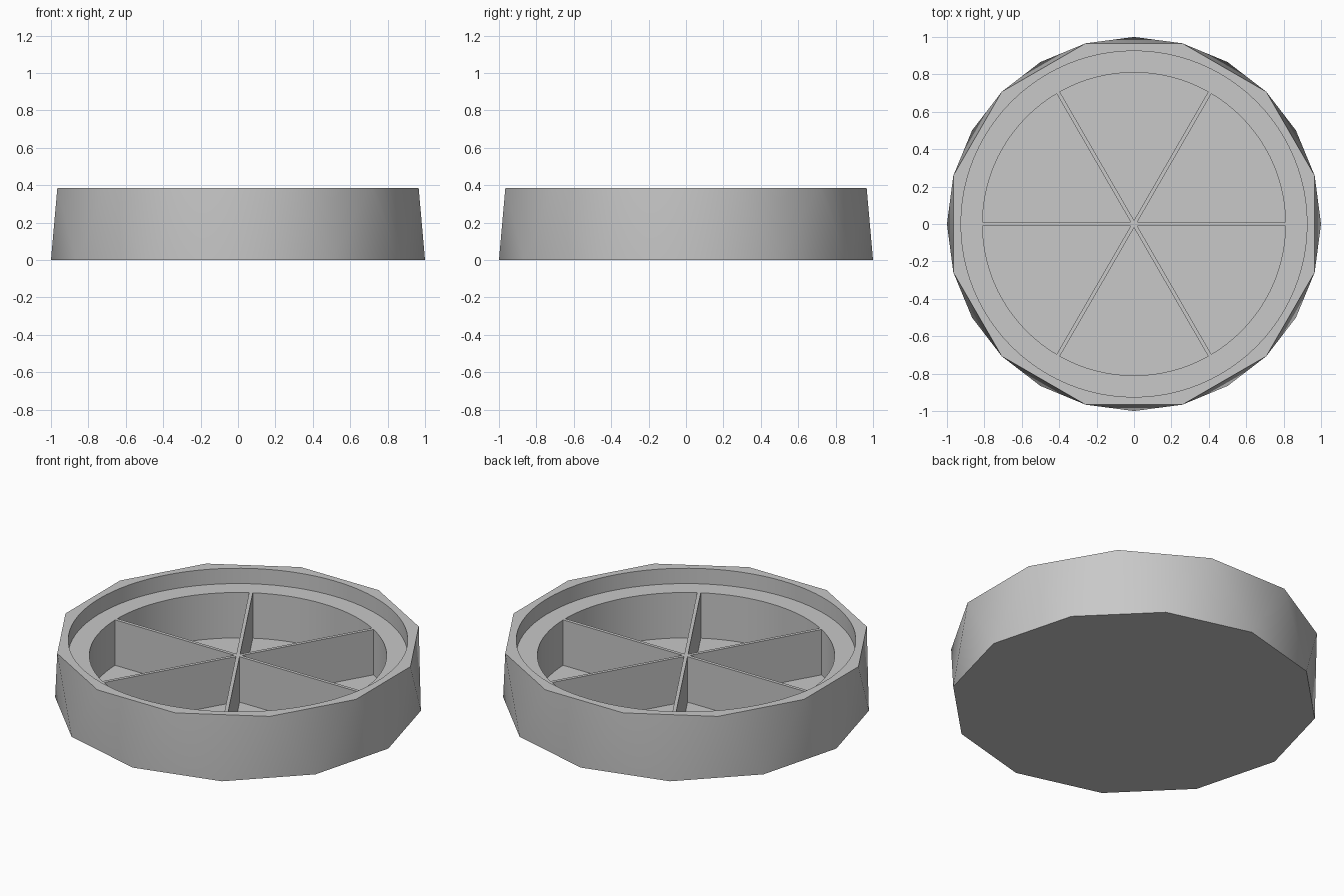
import bpy
import bmesh
from math import sin, cos, asin, pi, radians
from mathutils import Vector

cube = bpy.data.objects.get("Cube")
if cube:
    bpy.data.objects.remove(cube, do_unlink=True)

HEIGHT = 0.385
LEDGE = 0.293      # height of the inner ledge and rib tops
FLOOR = 0.02
LIP_R = 0.925
POCKET_R = 0.81
RIB_HALF = 0.01
SIDES = 12
POCKETS = 6

grey = bpy.data.materials.new("light grey")
grey.use_nodes = True
colour = (0.58, 0.58, 0.58, 1)
grey.diffuse_color = colour
grey.node_tree.nodes["Principled BSDF"].inputs["Base Color"].default_value = colour


def polar(r, a, z=0.0):
    return Vector((r * cos(a), r * sin(a), z))


def make_object(name, bm):
    bmesh.ops.recalc_face_normals(bm, faces=bm.faces)
    mesh = bpy.data.meshes.new(name)
    bm.to_mesh(mesh)
    bm.free()
    mesh.materials.append(grey)
    obj = bpy.data.objects.new(name, mesh)
    bpy.context.collection.objects.link(obj)
    return obj


def add_prism(bm, outline, bottom, top):
    """Extrude a flat outline between two heights."""
    face = bm.faces.new([bm.verts.new((p.x, p.y, bottom)) for p in outline])
    out = bmesh.ops.extrude_face_region(bm, geom=[face])
    raised = [g for g in out["geom"] if isinstance(g, bmesh.types.BMVert)]
    bmesh.ops.translate(bm, verts=raised, vec=(0, 0, top - bottom))


# Faceted body: twelve-sided base with the rim turned by half a side
bm = bmesh.new()
step = 2 * pi / SIDES
for i in range(SIDES):
    bm.verts.new(polar(1, i * step))
    bm.verts.new(polar(1, (i + 0.5) * step, HEIGHT))
bmesh.ops.convex_hull(bm, input=bm.verts)
bmesh.ops.dissolve_limit(bm, angle_limit=radians(1), verts=bm.verts, edges=bm.edges)
body = make_object("divided_tray", bm)

# Round recess below the rim
bm = bmesh.new()
add_prism(bm, [polar(LIP_R, 2 * pi * i / 96) for i in range(96)], LEDGE, HEIGHT + 0.1)
cutters = [make_object("rim_recess_cutter", bm)]

# Wedge pockets, leaving thin ribs between them
bm = bmesh.new()
wedge = 2 * pi / POCKETS
gap = asin(RIB_HALF / POCKET_R)
for k in range(POCKETS):
    start = k * wedge
    outline = [polar(RIB_HALF / sin(wedge / 2), start + wedge / 2)]
    for i in range(17):
        outline.append(polar(POCKET_R, start + gap + (wedge - 2 * gap) * i / 16))
    add_prism(bm, outline, FLOOR, LEDGE + 0.05)
cutters.append(make_object("pocket_cutter", bm))

# Cut the body and tidy up
bpy.ops.object.select_all(action="DESELECT")
bpy.context.view_layer.objects.active = body
body.select_set(True)
for cutter in cutters:
    cutter.hide_render = True
    mod = body.modifiers.new(cutter.name, "BOOLEAN")
    mod.operation = "DIFFERENCE"
    mod.solver = "EXACT"
    mod.object = cutter
    bpy.ops.object.modifier_apply(modifier=mod.name)
    bpy.data.objects.remove(cutter, do_unlink=True)

bpy.ops.object.shade_smooth_by_angle(angle=radians(30))
